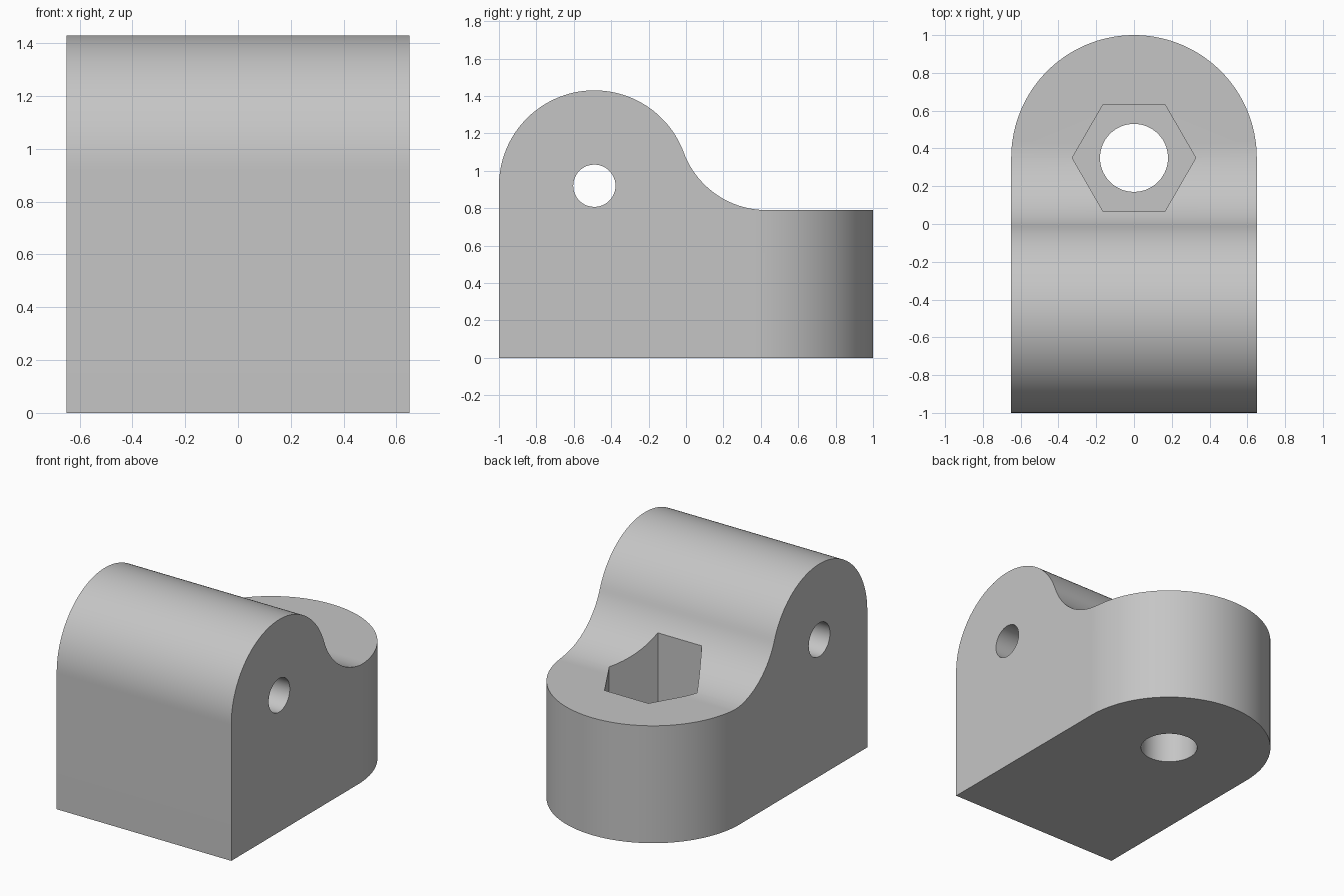
import bpy
import bmesh
from math import cos, sin, pi, atan2, radians, hypot
from mathutils import Vector

default = bpy.data.objects.get("Cube")
if default:
    bpy.data.objects.remove(default, do_unlink=True)

grey = bpy.data.materials.new("plain grey")
grey.use_nodes = True
colour = (0.56, 0.56, 0.56, 1)
grey.diffuse_color = colour
grey.node_tree.nodes["Principled BSDF"].inputs["Base Color"].default_value = colour


def arc(centre, radius, start, end, steps):
    """Points along a circular arc, both ends included."""
    angles = [start + (end - start) * i / steps for i in range(steps + 1)]
    return [(centre[0] + radius * cos(a), centre[1] + radius * sin(a)) for a in angles]


def prism(name, outline, low, high, axis):
    """Extrude an outline: (y, z) points along X, or (x, y) points along Z."""
    bm = bmesh.new()
    if axis == "X":
        verts = [bm.verts.new((low, a, b)) for a, b in outline]
        step = Vector((high - low, 0, 0))
    else:
        verts = [bm.verts.new((a, b, low)) for a, b in outline]
        step = Vector((0, 0, high - low))
    base = bm.faces.new(verts)
    top = bmesh.ops.extrude_face_region(bm, geom=[base], use_keep_orig=True)
    bmesh.ops.translate(bm, vec=step, verts=[v for v in top["geom"] if isinstance(v, bmesh.types.BMVert)])
    bmesh.ops.recalc_face_normals(bm, faces=bm.faces)
    mesh = bpy.data.meshes.new(name)
    bm.to_mesh(mesh)
    bm.free()
    mesh.materials.append(grey)
    obj = bpy.data.objects.new(name, mesh)
    bpy.context.collection.objects.link(obj)
    return obj


def combine(target, tool, operation):
    """Apply a boolean and discard the tool."""
    tool.hide_render = True
    mod = target.modifiers.new(tool.name, "BOOLEAN")
    mod.operation = operation
    mod.solver = "EXACT"
    mod.object = tool
    bpy.ops.object.select_all(action="DESELECT")
    bpy.context.view_layer.objects.active = target
    target.select_set(True)
    bpy.ops.object.modifier_apply(modifier=mod.name)
    bpy.data.objects.remove(tool, do_unlink=True)


# Side profile: rounded crown flowing through a tangent fillet to the low pad
crown, crown_r = (-0.49, 0.92), 0.51
pad_z, fillet_y = 0.79, 0.43
run, rise = fillet_y - crown[0], crown[1] - pad_z
fillet_r = (run**2 + rise**2 - crown_r**2) / (2 * (crown_r + rise))
fillet = (fillet_y, pad_z + fillet_r)
join = atan2(fillet[1] - crown[1], run)
profile = [(-1, 0)] + arc(crown, crown_r, pi, join, 56)
profile += arc(fillet, fillet_r, pi + join, 1.5 * pi, 28)[1:]
profile += [(1.2, pad_z), (1.2, 0)]
body = prism("bracket_body", profile, -0.8, 0.8, "X")

# Plan outline: straight sides and a semicircular back end
half, pivot = 0.65, (0, 0.35)
plan = [(-half, -1.2), (half, -1.2)] + arc(pivot, half, 0, pi, 72)
combine(body, prism("plan_outline", plan, -0.2, 1.7, "Z"), "INTERSECT")

# Hexagonal nut pocket, vertical bolt hole and cross pin hole
hexagon = arc(pivot, 0.327, 0, 2 * pi, 6)[:-1]
combine(body, prism("nut_pocket", hexagon, 0.33, 1.7, "Z"), "DIFFERENCE")
bolt = arc(pivot, 0.18, 0, 2 * pi, 56)[:-1]
combine(body, prism("bolt_hole", bolt, -0.2, 1.7, "Z"), "DIFFERENCE")
pin = arc(crown, 0.113, 0, 2 * pi, 48)[:-1]
combine(body, prism("pin_hole", pin, -1, 1, "X"), "DIFFERENCE")

# Smooth curves with crisp edges
bpy.ops.object.shade_smooth_by_angle(angle=radians(25))
